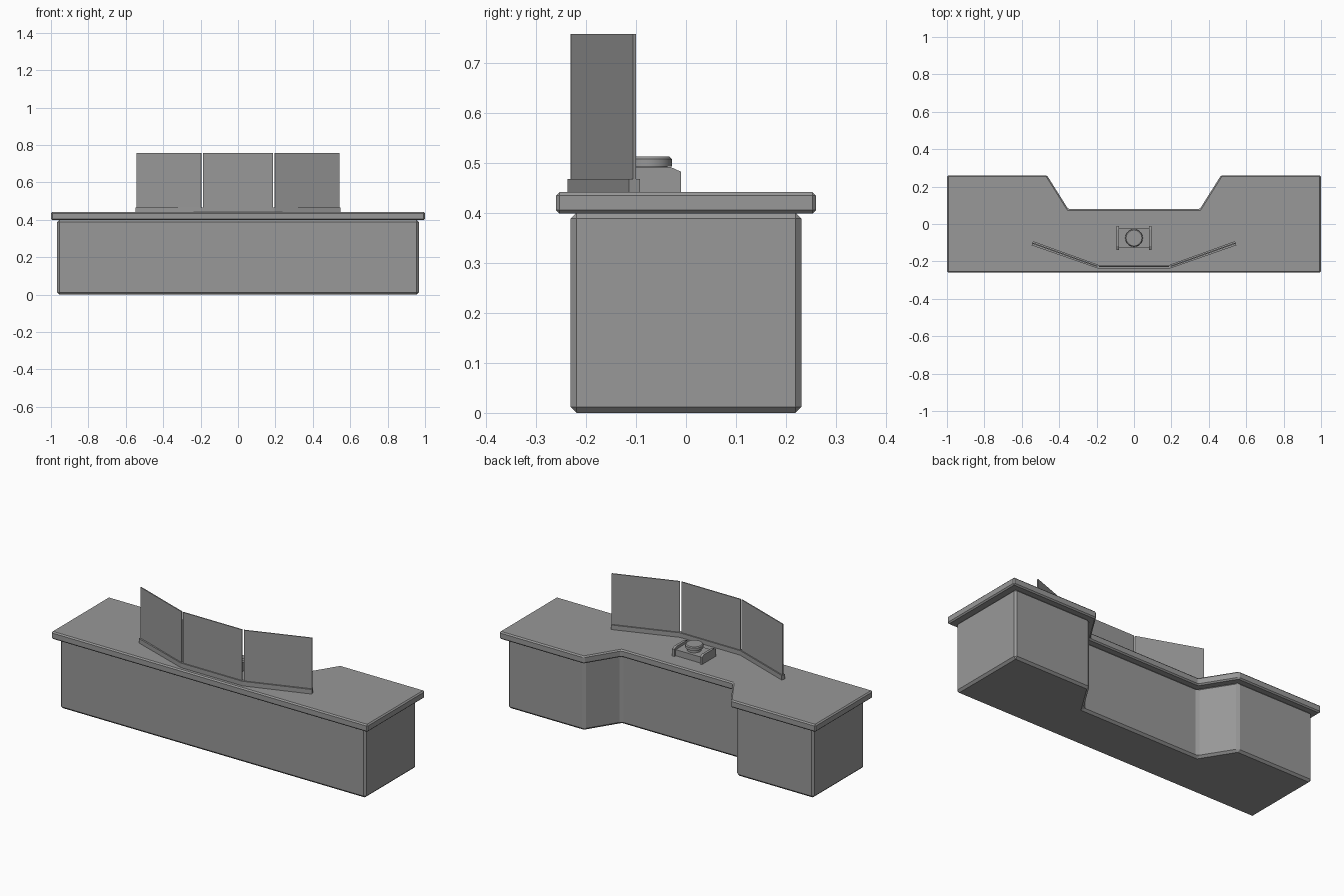
import bpy, bmesh
from mathutils import Vector, Matrix

if "Cube" in bpy.data.objects:
    bpy.data.objects.remove(bpy.data.objects["Cube"])

dark_grey = bpy.data.materials.new("dark_grey")
dark_grey.diffuse_color = (0.315, 0.315, 0.315, 1)
dark_grey.use_nodes = True
dark_grey.node_tree.nodes["Principled BSDF"].inputs["Base Color"].default_value = dark_grey.diffuse_color


def prism(name, outline, z0, z1, bevel=0.0, matrix=None):
    """Extrude a closed 2D outline from z0 to z1, with optional chamfer."""
    bm = bmesh.new()
    face = bm.faces.new([bm.verts.new((x, y, z0)) for x, y in outline])
    ext = bmesh.ops.extrude_face_region(bm, geom=[face])
    top = [v for v in ext["geom"] if isinstance(v, bmesh.types.BMVert)]
    bmesh.ops.translate(bm, verts=top, vec=(0, 0, z1 - z0))
    if matrix:
        bm.transform(matrix)
    bmesh.ops.recalc_face_normals(bm, faces=bm.faces)
    mesh = bpy.data.meshes.new(name)
    bm.to_mesh(mesh)
    bm.free()
    mesh.materials.append(dark_grey)
    ob = bpy.data.objects.new(name, mesh)
    bpy.context.collection.objects.link(ob)
    if bevel:
        mod = ob.modifiers.new("chamfer", 'BEVEL')
        mod.width = bevel
        mod.segments = 1
    return ob


def mirrored(half):
    return half + [(-x, y) for x, y in reversed(half)]


def box(x0, x1, y0, y1):
    return [(x0, y0), (x1, y0), (x1, y1), (x0, y1)]


def strip(a, b, width):
    """Rectangle of given width along the segment a-b."""
    a, b = Vector(a), Vector(b)
    d = (b - a).normalized()
    n = Vector((-d.y, d.x)) * width / 2
    return [tuple(p) for p in (a - n, b - n, b + n, a + n)]


# counter base and overhanging top, both with the recess at the back
prism("counter_base", mirrored([(0.967, -0.231), (0.967, 0.231), (0.485, 0.231), (0.371, 0.05)]),
      0, 0.40, 0.012)
prism("counter_top", mirrored([(1.0, -0.26), (1.0, 0.26), (0.465, 0.26), (0.352, 0.08)]),
      0.398, 0.441, 0.007)

# bent floor rail holding the screens
prism("screen_rail", mirrored([(0.195, -0.237), (0.547, -0.114), (0.54, -0.092), (0.191, -0.218)]),
      0.438, 0.467)

# three glass screens
prism("screen_centre", strip((-0.187, -0.2275), (0.187, -0.2275), 0.006), 0.45, 0.757)
for s, side in ((-1, "left"), (1, "right")):
    prism("screen_" + side, strip((s * 0.196, -0.2265), (s * 0.541, -0.103), 0.006), 0.45, 0.757)

# desk device: body and two side brackets
prism("device_body", box(-0.085, 0.085, -0.127, -0.021), 0.438, 0.476)
side_profile = [(-0.138, 0.438), (-0.010, 0.438), (-0.010, 0.482),
                (-0.030, 0.491), (-0.118, 0.491), (-0.138, 0.482)]
to_yz = Matrix(((0, 0, 1, 0), (1, 0, 0, 0), (0, 1, 0, 0), (0, 0, 0, 1)))
for s, side in ((-1, "left"), (1, "right")):
    prism("device_bracket_" + side, side_profile, s * 0.087 - 0.007, s * 0.087 + 0.007,
          matrix=to_yz)

# round knob in stacked rings: neck, disc, chamfered cap
for name, r0, r1, z0, z1 in (("knob_neck", 0.038, 0.038, 0.47, 0.494),
                             ("knob_disc", 0.047, 0.047, 0.492, 0.507),
                             ("knob_cap", 0.047, 0.042, 0.507, 0.512)):
    bpy.ops.mesh.primitive_cone_add(vertices=32, radius1=r0, radius2=r1, depth=z1 - z0,
                                    location=(0, -0.075, (z0 + z1) / 2))
    ob = bpy.context.object
    ob.name = name
    ob.data.materials.append(dark_grey)
    bpy.ops.object.shade_smooth_by_angle()
